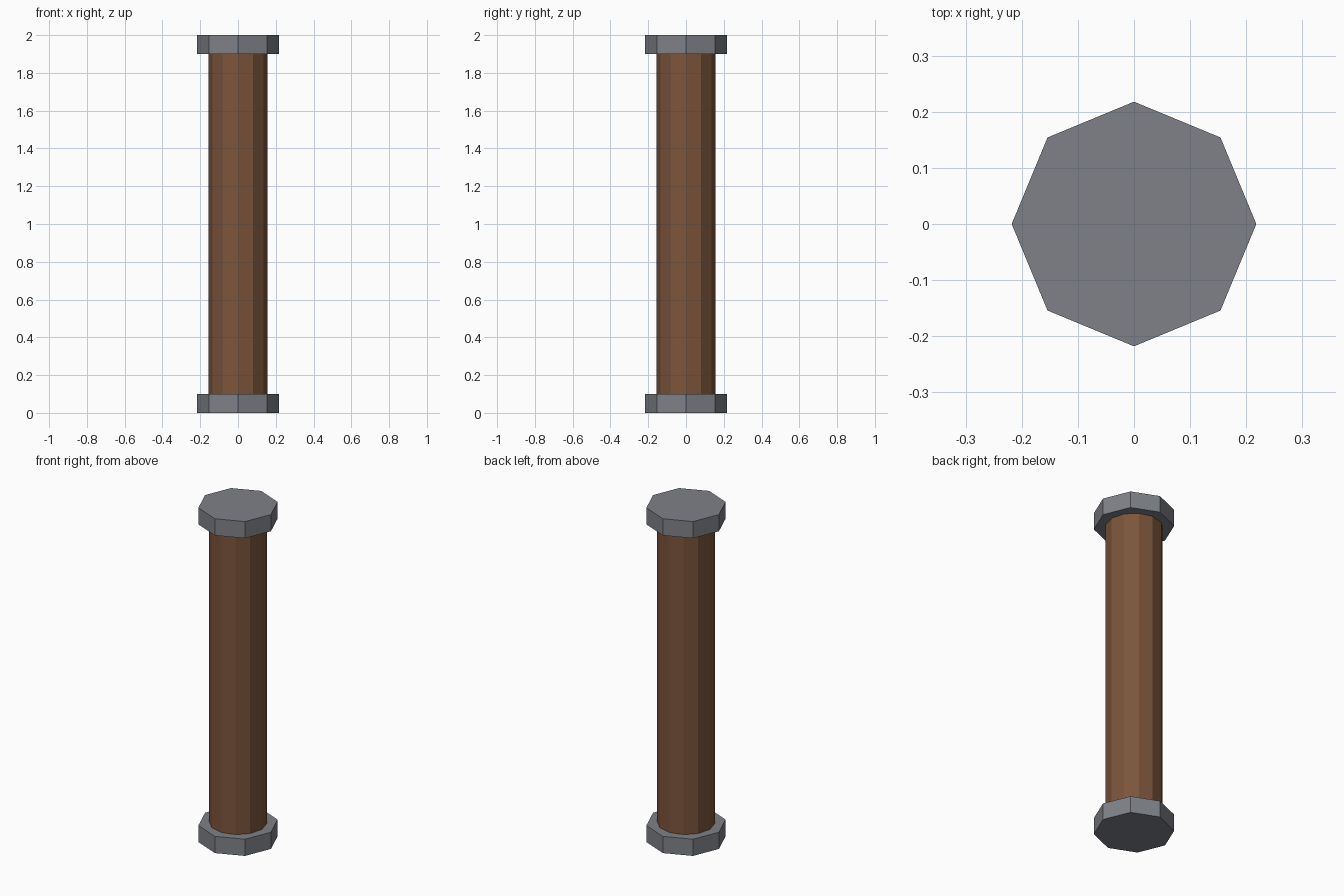
import bpy

if "Cube" in bpy.data.objects:
    bpy.data.objects.remove(bpy.data.objects["Cube"])


def prism(name, sides, radius, z0, z1, mat):
    bpy.ops.mesh.primitive_cylinder_add(
        vertices=sides, radius=radius, depth=z1 - z0, location=(0, 0, (z0 + z1) / 2))
    obj = bpy.context.object
    obj.name = name
    obj.data.materials.append(mat)
    return obj


def material(name, color):
    mat = bpy.data.materials.new(name)
    mat.diffuse_color = color
    mat.use_nodes = True
    mat.node_tree.nodes["Principled BSDF"].inputs["Base Color"].default_value = mat.diffuse_color
    return mat


wood = material("wood", (0.20, 0.09, 0.045, 1))
metal = material("metal", (0.21, 0.22, 0.245, 1))

# Twelve-sided wooden shaft between the two caps
prism("shaft", 12, 0.157, 0.1, 1.9, wood)

# Octagonal metal end caps
for name, z in (("bottom_cap", 0.0), ("top_cap", 1.9)):
    prism(name, 8, 0.218, z, z + 0.1, metal)
